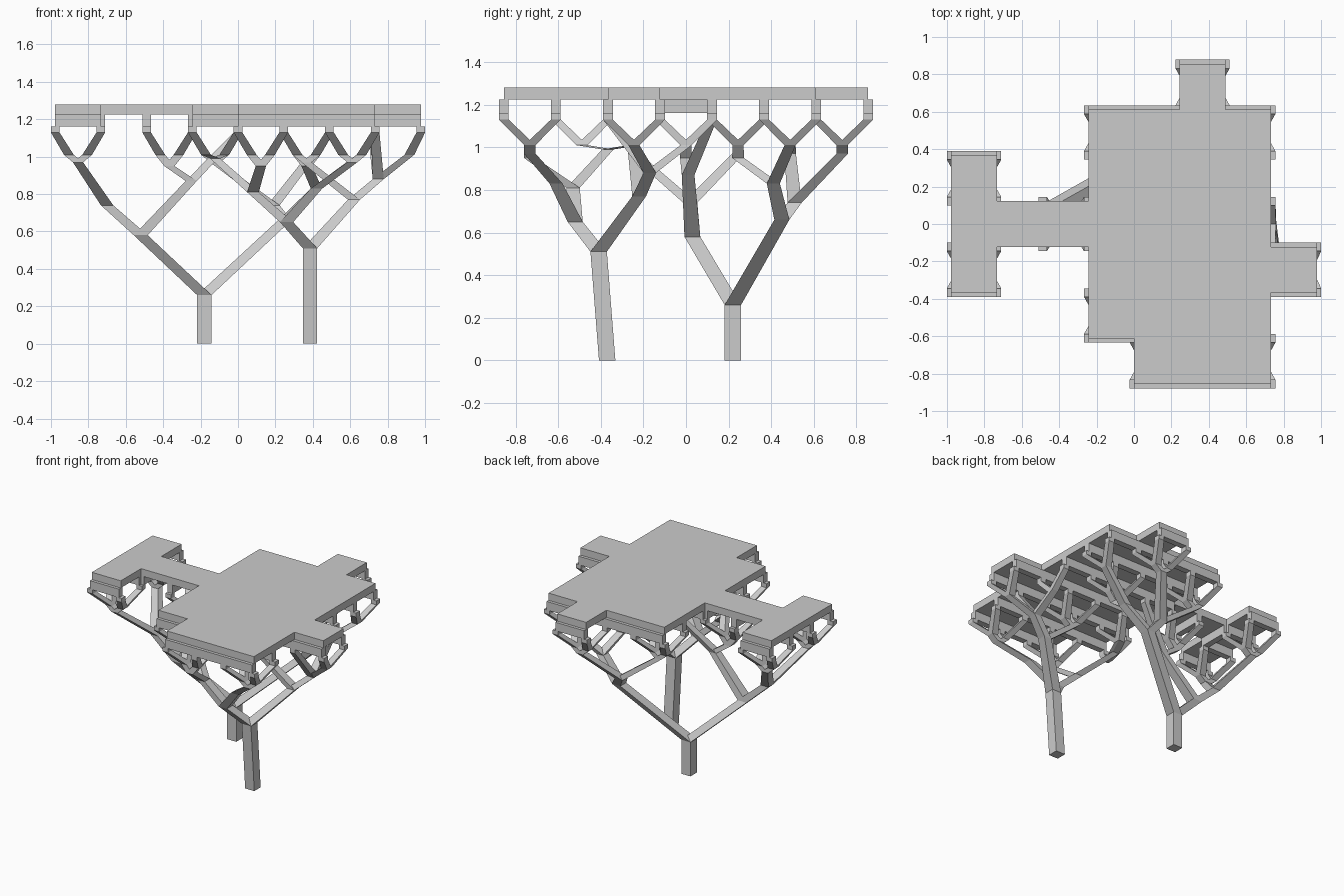
import bpy, bmesh
from mathutils import Vector

if bpy.data.objects.get("Cube"):
    bpy.data.objects.remove(bpy.data.objects["Cube"], do_unlink=True)

U = 0.1222                      # half a bay
TIP, SEAT, SOFFIT, TOP = 1.13, 1.16, 1.225, 1.28
THIN = 0.046

grey = bpy.data.materials.new("light_grey")
grey.use_nodes = True
grey.diffuse_color = (0.6, 0.6, 0.6, 1)
grey.node_tree.nodes["Principled BSDF"].inputs["Base Color"].default_value = (0.6, 0.6, 0.6, 1)


def finish(bm, name):
    bmesh.ops.recalc_face_normals(bm, faces=bm.faces[:])
    mesh = bpy.data.meshes.new(name)
    bm.to_mesh(mesh)
    bm.free()
    mesh.materials.append(grey)
    obj = bpy.data.objects.new(name, mesh)
    bpy.context.collection.objects.link(obj)
    return obj


def box(bm, x0, x1, y0, y1, z0, z1):
    geom = bmesh.ops.create_cube(bm, size=1)["verts"]
    for v in geom:
        v.co = ((x0 if v.co.x < 0 else x1), (y0 if v.co.y < 0 else y1),
                (z0 if v.co.z < 0 else z1))


def width(z):
    return THIN + 0.031 * min(1, max(0, TIP - z) / 0.6)


def strut(bm, low, high):
    """Square limb with level ends, tapering upward."""
    rings = []
    for p in (low, high):
        h = width(p[2]) / 2
        rings.append([bm.verts.new(Vector(p) + Vector((sx * h, sy * h, 0)))
                      for sx, sy in ((-1, -1), (1, -1), (1, 1), (-1, 1))])
    a, b = rings
    bm.faces.new(a)
    bm.faces.new(b)
    for i in range(4):
        j = (i + 1) % 4
        bm.faces.new((a[i], a[j], b[j], b[i]))


tips = set()


def tip(i, j):
    tips.add((i, j))
    return ((i * U, j * U, TIP), [])


def pair(i, j, lean=0.0):
    """Two neighbouring tips in y meeting at a fork that leans in x."""
    return (((i + lean) * U, (j + 1) * U, 1.01), [tip(i, j), tip(i, j + 2)])


def quad(i, j, k=None, z=0.95):
    """Four tips meeting below the middle of a bay."""
    k = j if k is None else k
    return (((i + 1) * U, (j + k + 2) / 2 * U, z), [pair(i, j, 0.6), pair(i + 2, k, -0.6)])


def grow(bm, node):
    point, children = node
    for child in children:
        strut(bm, point, child[0])
        grow(bm, child)


# Front tree: low left limb and right limb
front_tree = ((0.385, -0.41, 0.51), [
    ((0.26, -0.52, 0.65), [
        ((0.08, -0.53, 0.81), [quad(-2, -5, -3, 0.99), quad(0, -7)]),
        ((0.42, -0.61, 0.83), [quad(4, -7, z=0.97)])]),
    ((0.62, -0.22, 0.77), [
        quad(2, -3, z=0.97),
        ((0.75, -0.17, 0.88), [pair(8, -3, -0.5), pair(6, -1), tip(6, -3)])])])

# Back tree: side limb under the walkway and wing, and limb under the back bays
back_tree = ((-0.18, 0.22, 0.26), [
    ((-0.52, 0.03, 0.58), [
        ((-0.70, 0.02, 0.74), [quad(-8, -3, z=0.97), quad(-8, 1, z=0.97)]),
        ((-0.25, 0.01, 0.87), [quad(-4, -1), tip(0, 1)])]),
    ((0.25, 0.45, 0.66), [
        ((0.42, 0.41, 0.83), [quad(2, 1), pair(6, 3, -0.6)]),
        ((0.19, 0.51, 0.74), [quad(2, 5, z=0.97), quad(-2, 3, z=0.97)])])])

for name, foot, tree in (("front_tree", (0.385, -0.37, 0), front_tree),
                         ("back_tree", (-0.18, 0.22, 0), back_tree)):
    bm = bmesh.new()
    strut(bm, foot, tree[0])
    grow(bm, tree)
    finish(bm, name)

# Remaining corner supports that complete the bay grid
bm = bmesh.new()
for i, j, start in ((0, -1, (-0.04, -0.35, 1.01)), (-2, -1, (-0.29, 0, 1.01))):
    if (i, j) not in tips:
        strut(bm, start, tip(i, j)[0])
if bm.verts:
    finish(bm, "extra_branch")
else:
    bm.free()

# Bearing blocks on the branch tips
bm = bmesh.new()
r = THIN / 2
for i, j in sorted(tips):
    box(bm, i * U - r, i * U + r, j * U - r, j * U + r, TIP, SEAT)
finish(bm, "bearing_blocks")

# Joists along x, plus cross joists under the walkway
bm = bmesh.new()
rows = {-7: (0, 6), -5: (-2, 6), -3: (-2, 8), -1: (-2, 8), 1: (-2, 6),
        3: (-2, 6), 5: (-2, 6), 7: (2, 4)}
spans = [(j, a, b) for j, (a, b) in rows.items()]
spans += [(j, -8, -6) for j in (-3, -1, 1, 3)]
for j, a, b in spans:
    box(bm, a * U, b * U, j * U - r, j * U + r, SEAT, SOFFIT)
for i in (-6, -4, -2):
    box(bm, i * U - r, i * U + r, -U, U, SEAT, SOFFIT)
finish(bm, "joists")

# Deck slab from its stepped outline
outline = [(0, -7), (6, -7), (6, -3), (8, -3), (8, -1), (6, -1), (6, 5), (4, 5), (4, 7),
           (2, 7), (2, 5), (-2, 5), (-2, 1), (-6, 1), (-6, 3), (-8, 3), (-8, -3),
           (-6, -3), (-6, -1), (-2, -1), (-2, -5), (0, -5)]
bm = bmesh.new()
base = bm.faces.new([bm.verts.new((i * U, j * U, SOFFIT)) for i, j in outline])
up = bmesh.ops.extrude_face_region(bm, geom=[base], use_keep_orig=True)["geom"]
bmesh.ops.translate(bm, vec=(0, 0, TOP - SOFFIT),
                    verts=[g for g in up if isinstance(g, bmesh.types.BMVert)])
finish(bm, "deck")
